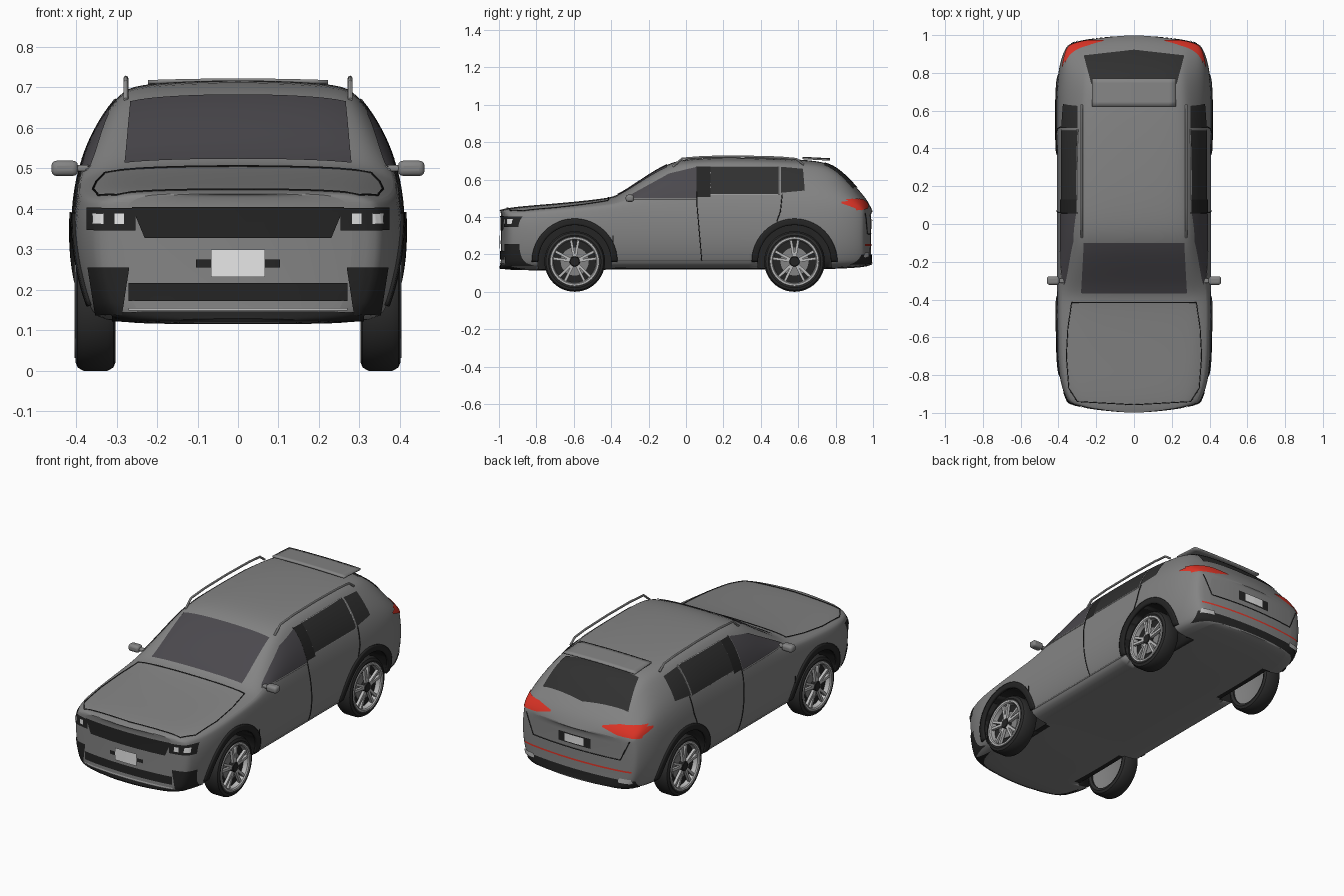
import bpy, bmesh
from math import pi, sin, cos, radians
from mathutils import Vector, Matrix
from mathutils.bvhtree import BVHTree

if "Cube" in bpy.data.objects:
    bpy.data.objects.remove(bpy.data.objects["Cube"])


def material(name, r, g, b):
    m = bpy.data.materials.new(name)
    m.use_nodes = True
    m.diffuse_color = (r, g, b, 1)
    for node in m.node_tree.nodes:
        if node.type == 'BSDF_PRINCIPLED':
            node.inputs["Base Color"].default_value = (r, g, b, 1)
    return m


paint = material("grey paint", .23, .23, .23)
black = material("black trim", .018, .018, .018)
rubber = material("tyre rubber", .025, .025, .025)
glass = material("grey glass", .07, .066, .075)
dark_glass = material("dark glass", .03, .03, .03)
silver = material("silver", .5, .5, .5)
white = material("white", .8, .8, .8)
red = material("red lamp", .75, .035, .02)


def add(name, mesh, mats, angle=35):
    ob = bpy.data.objects.new(name, mesh)
    bpy.context.scene.collection.objects.link(ob)
    for m in mats:
        mesh.materials.append(m)
    for other in bpy.context.selected_objects:
        other.select_set(False)
    ob.select_set(True)
    bpy.context.view_layer.objects.active = ob
    bpy.ops.object.shade_smooth_by_angle(angle=radians(angle))
    return ob


def add_bm(name, bm, *mats):
    mesh = bpy.data.meshes.new(name)
    bm.to_mesh(mesh)
    bm.free()
    return add(name, mesh, mats)


def baked(ob):
    dg = bpy.context.evaluated_depsgraph_get()
    return bpy.data.meshes.new_from_object(ob.evaluated_get(dg))


# Body shell: y, top z, roof edge x, roof edge z, half width, belt z, floor z
stations = [
    (-1.0, .437, .28, .43, .335, .40, .125), (-.965, .447, .30, .437, .36, .405, .118),
    (-.88, .458, .325, .443, .388, .412, .115), (-.75, .468, .335, .453, .405, .42, .115),
    (-.55, .486, .345, .469, .41, .435, .115), (-.42, .502, .345, .483, .41, .448, .118),
    (-.36, .517, .34, .495, .41, .457, .12), (-.25, .592, .325, .565, .41, .465, .12),
    (-.12, .677, .305, .645, .41, .472, .12), (-.02, .71, .297, .681, .41, .475, .12),
    (.15, .719, .293, .69, .41, .478, .12), (.40, .717, .293, .689, .41, .48, .12),
    (.62, .708, .288, .676, .414, .48, .12), (.77, .694, .275, .652, .407, .475, .122),
    (.86, .618, .28, .585, .397, .468, .125), (.93, .54, .295, .512, .38, .452, .13),
    (.975, .485, .305, .465, .36, .43, .135), (1.0, .43, .295, .42, .335, .39, .145)]


def section(y, zt, xr, zr, w, zbelt, zb):
    rise = zt - zr
    half = [(0, zb), (w - .06, zb), (w - .03, zb + .035), (w - .004, .25), (w, .36),
            (w - .012, zbelt), ((w - .012 + xr) / 2 + .018, (zbelt + zr) / 2), (xr, zr),
            (xr * .85, zr + rise * .6), (xr * .45, zr + rise * .92), (0, zt)]
    fade = max(0, (abs(y) - .75) / .25)
    bend = -.05 * fade * (1 if y > 0 else -1)
    return [Vector((x, y + bend * (x / .4) ** 2, z)) for x, z in half]


bm = bmesh.new()
rings = []
for st in stations:
    pts = section(*st)
    right = [bm.verts.new(p) for p in pts]
    left = [bm.verts.new((-p.x, p.y, p.z)) for p in reversed(pts[1:-1])]
    rings.append(right + left)
count = len(rings[0])
for a, b in zip(rings, rings[1:]):
    for i in range(count):
        j = (i + 1) % count
        f = bm.faces.new((a[i], a[j], b[j], b[i]))
        f.material_index = int(i in (1, count - 2))
for ring, y in ((rings[0], stations[0][0]), (rings[-1], stations[-1][0])):
    top = count // 2
    mid = [ring[0]] + [bm.verts.new((0, y, ring[i].co.z)) for i in range(1, top)] + [ring[top]]
    for side in (ring[:top + 1], [ring[-i % count] for i in range(top + 1)]):
        for i in range(top):
            loop = list(dict.fromkeys((side[i], side[i + 1], mid[i + 1], mid[i])))
            bm.faces.new(loop).material_index = int(i == 1)
bmesh.ops.recalc_face_normals(bm, faces=bm.faces)
cage = add_bm("body_cage", bm, paint, black)
cage.modifiers.new("smooth", 'SUBSURF').levels = 2
shell = baked(cage)
bpy.data.objects.remove(cage)
shell.materials.clear()
body = add("body", shell, (paint, black))
bvh = BVHTree.FromObject(body, bpy.context.evaluated_depsgraph_get())

# Wheel wells
AXLES, HUB_Z, WELL = (-.595, .58), .162, .197
bm = bmesh.new()
for y in AXLES:
    for s in (1, -1):
        bmesh.ops.create_cone(bm, cap_ends=True, segments=48, radius1=WELL, radius2=WELL, depth=.34,
                              matrix=Matrix.Translation((s * .44, y, HUB_Z)) @ Matrix.Rotation(pi / 2, 4, 'Y'))
cutter = add_bm("well_cutter", bm, paint, black)
cutter.hide_render = True
cut = body.modifiers.new("wells", 'BOOLEAN')
cut.operation, cut.solver, cut.object = 'DIFFERENCE', 'EXACT', cutter
mesh = baked(body)
body.modifiers.clear()
body.data = mesh
bpy.data.objects.remove(cutter)
for p in mesh.polygons:
    c = p.center
    if abs(c.x) > .25 and any((c.y - y) ** 2 + (c.z - HUB_Z) ** 2 < (WELL + .001) ** 2 for y in AXLES):
        p.material_index = 1


def project(view, a, b, s, lift):
    o, d = {'side': ((2 * s, a, b), (-s, 0, 0)), 'front': ((s * a, -2, b), (0, 1, 0)),
            'back': ((s * a, 2, b), (0, -1, 0)), 'top': ((s * a, b, 2), (0, 0, -1))}[view]
    o, d = Vector(o), Vector(d)
    hit, n, _, _ = bvh.ray_cast(o, d)
    if hit is None:
        hit, n, _, _ = bvh.find_nearest(o + d * (1.6 if view == 'side' else 1.05))
    return hit + n * (lift if n.dot(d) <= 0 else -lift), d


def along(pts, t):
    k = t * (len(pts) - 1)
    i = min(int(k), len(pts) - 2)
    return Vector(pts[i]).lerp(Vector(pts[i + 1]), k - i)


def plate(name, view, low, high, mat, pair=False, lift=.004, nu=24, nv=8):
    """Thin panel between two outlines, laid on the body."""
    bm = bmesh.new()
    for s in (1, -1) if pair else (1,):
        grid = []
        for u in range(nu + 1):
            a, b = along(low, u / nu), along(high, u / nu)
            hits = [project(view, *a.lerp(b, v / nv), s, lift) for v in range(nv + 1)]
            d = hits[0][1]
            grid.append([bm.verts.new(h[0]) for h in hits])
        for c0, c1 in zip(grid, grid[1:]):
            for v in range(nv):
                f = bm.faces.new((c0[v], c1[v], c1[v + 1], c0[v + 1]))
                f.normal_update()
                if f.normal.dot(d) > 0:
                    f.normal_flip()
    return add_bm(name, bm, mat)


def rect(name, view, x0, x1, z0, z1, mat, **kw):
    return plate(name, view, [(x0, z0), (x1, z0)], [(x0, z1), (x1, z1)], mat, **kw)


def tube(name, paths, radius, mat):
    cu = bpy.data.curves.new(name, 'CURVE')
    cu.dimensions, cu.bevel_depth, cu.bevel_resolution, cu.use_fill_caps = '3D', radius, 2, True
    for path in paths:
        sp = cu.splines.new('POLY')
        sp.points.add(len(path) - 1)
        for pt, co in zip(sp.points, path):
            pt.co = (*co, 1)
    ob = bpy.data.objects.new(name, cu)
    bpy.context.scene.collection.objects.link(ob)
    mesh = baked(ob)
    bpy.data.objects.remove(ob)
    mesh.materials.clear()
    return add(name, mesh, (mat,))


def seam(name, view, pts, mat=black, radius=.0025):
    n = 8 * (len(pts) - 1)
    tube(name, [[project(view, *along(pts, i / n), s, .001)[0] for i in range(n + 1)]
                for s in (1, -1)], radius, mat)


# Glass
plate("windscreen", 'top', [(-.28, -.365), (.28, -.365)], [(-.265, -.1), (.265, -.1)], glass)
plate("rear_window", 'top', [(-.225, .74), (.225, .74)], [(-.265, .89), (0, .92), (.265, .89)], dark_glass)
plate("front_side_window", 'side', [(-.32, .5), (-.13, .5), (.055, .5)],
      [(-.31, .508), (-.09, .63), (.055, .665)], glass, pair=True)
rect("door_pillar", 'side', .058, .13, .505, .668, black, pair=True)
rect("rear_side_window", 'side', .13, .495, .522, .668, dark_glass, pair=True)
plate("quarter_window", 'side', [(.508, .528), (.635, .54)], [(.508, .666), (.625, .655)], dark_glass, pair=True)
seam("rear_window_frame", 'side', [(.13, .668), (.13, .522), (.497, .522), (.497, .668), (.13, .668)], silver, .003)
seam("belt_moulding", 'side', [(-.32, .496), (.055, .496)], silver)

# Panel gaps
seam("bonnet_gap", 'top', [(0, -.415), (.33, -.415), (.35, -.55), (.358, -.7), (.345, -.87), (.30, -.94), (0, -.957)])
seam("middle_door_gap", 'side', [(.058, .67), (.06, .45), (.085, .16)])
seam("front_door_gap", 'side', [(-.39, .16), (-.39, .3)])
seam("rear_door_gap", 'side', [(.515, .525), (.505, .43), (.485, .375)])
seam("tailgate_gap", 'back', [(0, .31), (.27, .31), (.32, .42)])
seam("sill_moulding", 'side', [(-.38, .162), (.37, .162)], silver)

# Front details
plate("grille", 'front', [(-.23, .328), (.23, .328)], [(-.262, .405), (.262, .405)], black)
rect("headlamp_housing", 'front', .252, .37, .347, .402, black, pair=True)
for k, x in enumerate((.28, .33)):
    rect(f"headlamp_{k + 1}", 'front', x, x + .024, .362, .388, white, pair=True, lift=.007)
rect("number_plate_bracket", 'front', -.103, .103, .255, .275, black)
rect("front_number_plate", 'front', -.067, .067, .232, .3, white, lift=.008)
rect("lower_intake", 'front', -.27, .27, .172, .217, black)
rect("front_lip", 'front', -.31, .31, .125, .146, black)
rect("front_lip_moulding", 'front', -.27, .27, .149, .155, silver)
plate("fog_lamp_pocket", 'front', [(.285, .14), (.35, .14)], [(.268, .255), (.368, .255)], black, pair=True)

# Rear details
plate("tail_lamp", 'back', [(.16, .468), (.25, .445), (.362, .435)],
      [(.16, .476), (.25, .495), (.362, .495)], red, pair=True)
plate("tail_lamp_side", 'side', [(.83, .472), (.935, .435)], [(.83, .48), (.935, .492)], red, pair=True)
rect("plate_recess", 'back', -.1, .1, .335, .39, black)
rect("rear_number_plate", 'back', -.058, .058, .342, .385, white, lift=.007)
rect("rear_reflector_strip", 'back', -.33, .33, .246, .255, red)
rect("rear_bumper_trim", 'back', -.34, .34, .15, .2, black)
rect("exhaust_trim", 'back', .26, .33, .185, .21, silver, pair=True, lift=.007)

# Arch trims
for y, end in zip(AXLES, ("front", "rear")):
    arcs = [[(y - r * cos(a), HUB_Z + r * sin(a)) for a in (pi * k / 24 for k in range(25))]
            for r in (WELL - .002, .229)]
    trim = plate(end + "_arch_trim", 'side', *arcs, black, pair=True, lift=.008, nu=48, nv=3)
    trim.modifiers.new("thickness", 'SOLIDIFY').thickness = .012

# Mirrors, roof rails and spoiler
for s, side in ((1, "left"), (-1, "right")):
    for part, x, size in (("mirror", .428, (.066, .045, .038)), ("mirror_arm", .385, (.05, .025, .016))):
        bm = bmesh.new()
        bmesh.ops.create_cube(bm, size=1, matrix=Matrix.Translation((s * x, -.3, .5)) @ Matrix.Diagonal((*size, 1)))
        ob = add_bm(f"{side}_{part}", bm, paint)
        bev = ob.modifiers.new("round", 'BEVEL')
        bev.width, bev.segments = min(size) * .35, 3
tube("roof_rails", [[(s * .277, y, z) for y, z in ((-.07, .67), (-.02, .712), (.1, .721), (.3, .723),
                                                   (.5, .718), (.59, .71), (.63, .68))]
                    for s in (1, -1)], .006, silver)
bm = bmesh.new()
bmesh.ops.create_grid(bm, x_segments=12, y_segments=6, size=1)
for v in bm.verts:
    x, y = v.co.x, v.co.y
    v.co = (x * .222, .697 + y * .074, .718 - .004 * x * x - .004 * y)
spoiler = add_bm("spoiler", bm, paint)
spoiler.modifiers.new("thickness", 'SOLIDIFY').thickness = .009


# Wheels
def lathe(name, profile, mat):
    bm = bmesh.new()
    vs = [bm.verts.new((x, r, 0)) for r, x in profile]
    es = [bm.edges.new(e) for e in zip(vs, vs[1:])]
    bmesh.ops.spin(bm, geom=vs + es, cent=(0, 0, 0), axis=(1, 0, 0), angle=2 * pi, steps=48)
    bmesh.ops.remove_doubles(bm, verts=bm.verts, dist=.0001)
    bmesh.ops.recalc_face_normals(bm, faces=bm.faces)
    return add_bm(name, bm, mat)


parts = [
    lathe("tyre", [(.125, .044), (.14, .05), (.154, .044), (.162, .03), (.162, -.03),
                   (.154, -.044), (.14, -.05), (.125, -.044), (.125, .044)], rubber),
    lathe("rim", [(.132, .048), (.13, .052), (.12, .052), (.115, .046), (.113, .02)], silver),
    lathe("wheel_dish", [(0, .018), (.128, .018)], black),
    lathe("brake_disc", [(0, .024), (.075, .024), (.075, .018)], paint),
    lathe("wheel_back", [(0, -.02), (.07, -.02), (.126, -.035)], paint),
    lathe("hub_cap", [(0, .05), (.024, .05), (.028, .044), (.028, .018)], black)]
bm = bmesh.new()
for k in range(5):
    for lean in (-.17, .17):
        turn = Matrix.Rotation(2 * pi * k / 5 + lean, 4, 'X')
        bmesh.ops.create_cube(bm, size=1, matrix=turn @ Matrix.Translation((.038, 0, .07))
                              @ Matrix.Diagonal((.016, .014, .098, 1)))
parts.append(add_bm("spokes", bm, silver))
for part in parts:
    base = part.name
    for y, end in zip(AXLES, ("front", "rear")):
        for s, side in ((1, "left"), (-1, "right")):
            ob = part.copy()
            ob.name = f"{end}_{side}_{base}"
            ob.location = (s * .352, y, HUB_Z)
            ob.rotation_euler.z = 0 if s > 0 else pi
            bpy.context.scene.collection.objects.link(ob)
    bpy.data.objects.remove(part)
